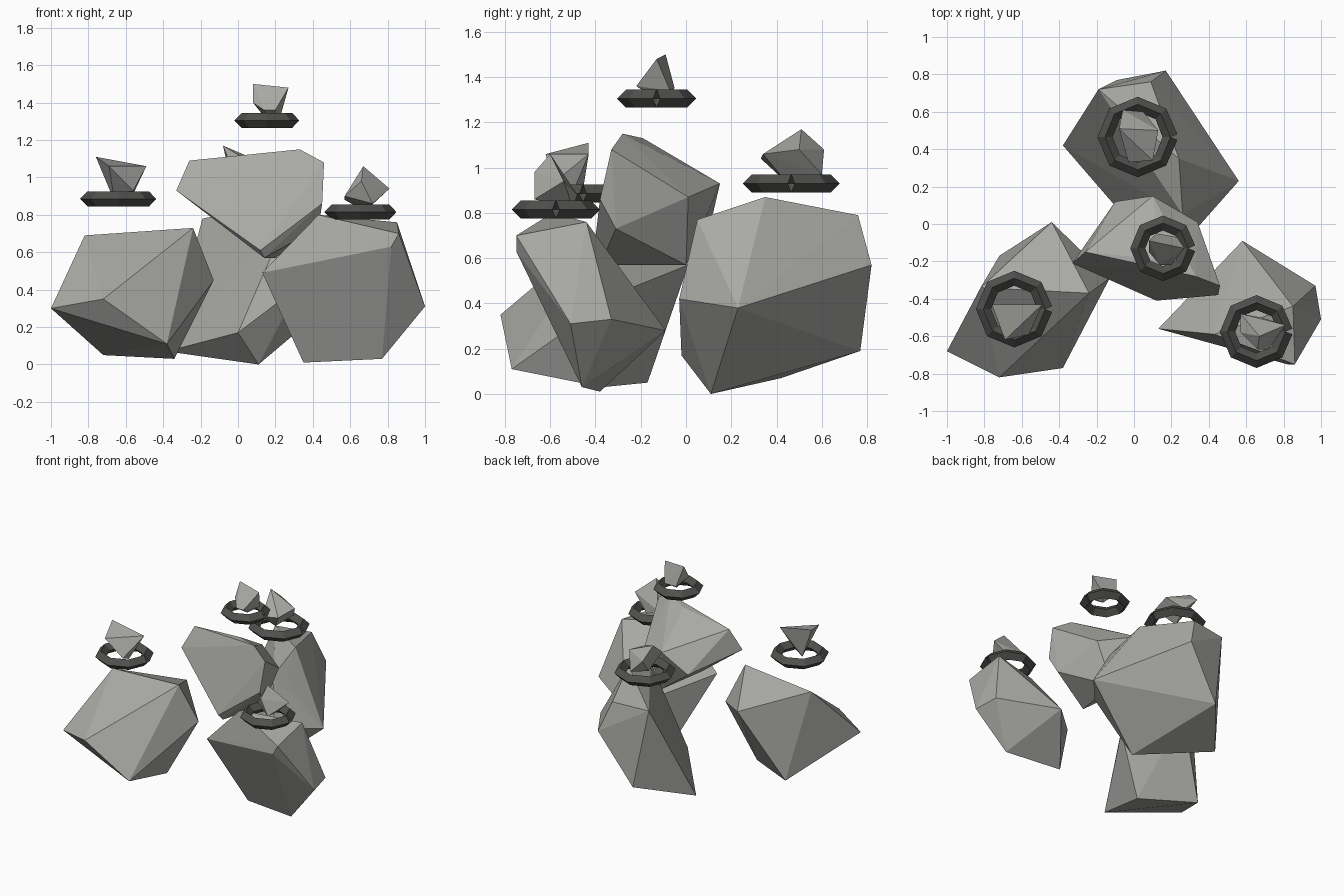
import bpy
import bmesh
from math import cos, sin, pi

default_cube = bpy.data.objects.get("Cube")
if default_cube:
    bpy.data.objects.remove(default_cube, do_unlink=True)


def make_material(name, colour):
    material = bpy.data.materials.new(name)
    material.use_nodes = True
    material.diffuse_color = colour
    shader = material.node_tree.nodes["Principled BSDF"]
    shader.inputs["Base Color"].default_value = colour
    shader.inputs["Roughness"].default_value = 0.9
    return material


stone_grey = make_material("stone grey", (0.4, 0.4, 0.38, 1))
dark_grey = make_material("dark grey", (0.08, 0.08, 0.075, 1))


def add_object(name, mesh_builder, material):
    """Turn a bmesh into a flat shaded object with one colour."""
    bmesh.ops.recalc_face_normals(mesh_builder, faces=mesh_builder.faces)
    mesh = bpy.data.meshes.new(name)
    mesh_builder.to_mesh(mesh)
    mesh_builder.free()
    mesh.materials.append(material)
    part = bpy.data.objects.new(name, mesh)
    bpy.context.collection.objects.link(part)
    return part


def add_stone(name, corners):
    """Wrap a chiselled, convex stone around its corner points."""
    builder = bmesh.new()
    for corner in corners:
        builder.verts.new(corner)
    hull = bmesh.ops.convex_hull(builder, input=builder.verts)
    buried = [item for item in hull["geom_interior"]
              if isinstance(item, bmesh.types.BMVert)]
    bmesh.ops.delete(builder, geom=buried, context="VERTS")
    return add_object(name, builder, stone_grey)


def add_ring(name, centre, radius, thickness=0.04, sides=8):
    """Sweep a diamond section round an octagon, leaving an open mitre."""
    builder = bmesh.new()
    step = 2 * pi / sides
    sections = []
    for index in range(sides + 1):
        angle = index * step
        facing = angle
        # The two end sections are cut square to their own segment
        if index == 0:
            facing += step / 2
        elif index == sides:
            facing -= step / 2
        section = []
        for corner in range(4):
            outward = thickness * cos(corner * pi / 2)
            upward = thickness * sin(corner * pi / 2)
            section.append(builder.verts.new((
                centre[0] + radius * cos(angle) + outward * cos(facing),
                centre[1] + radius * sin(angle) + outward * sin(facing),
                centre[2] + upward)))
        sections.append(section)
    for first, second in zip(sections, sections[1:]):
        for corner in range(4):
            following = (corner + 1) % 4
            builder.faces.new((first[corner], first[following],
                               second[following], second[corner]))
    return add_object(name, builder, dark_grey)


# Large boulders
add_stone("right_boulder", [
    (-1, -.68, .3), (-.72, -.82, .35), (-.38, -.77, .11),
    (-.13, -.29, .45), (-.24, -.37, .73), (-.82, -.34, .69),
    (-.44, .01, .57), (-.34, -.37, .03), (-.72, -.17, .05)])

add_stone("left_boulder", [
    (.13, -.56, .49), (.58, -.09, .28), (.97, -.33, .33),
    (1, -.51, .31), (.86, -.75, .7), (.82, -.75, .63),
    (.85, -.44, .76), (.43, -.59, .8), (.77, -.46, .03),
    (.35, -.38, .01)])

add_stone("upper_boulder", [
    (-.33, -.21, .93), (-.26, -.15, 1.09), (.12, -.41, .61),
    (.14, -.38, .57), (.46, -.33, 1.08), (.45, -.38, .86),
    (.43, -.31, .73), (.33, -.28, 1.15), (.15, -.19, 1.13),
    (-.1, .12, .8), (.1, .15, .93), (.34, .01, .87),
    (.2, 0, .57)])

add_stone("back_boulder", [
    (.56, .23, .38), (.17, .82, .57), (.11, .11, 0),
    (0, -.02, .17), (.33, -.03, .42), (-.38, .42, .07),
    (-.09, .77, .19), (.09, .76, .79), (-.19, .72, .78),
    (.24, .35, .87), (.26, .05, .77), (.3, .15, .74)])

# Small floating shards above each boulder
add_stone("right_shard", [
    (-.76, -.43, 1.11), (-.49, -.43, 1.06), (-.69, -.62, 1.06),
    (-.66, -.46, .87), (-.57, -.5, .89), (-.56, -.59, .93)])

add_stone("left_shard", [
    (.67, -.6, 1.06), (.81, -.54, .94), (.57, -.48, .88),
    (.57, -.58, .9), (.66, -.67, .98), (.72, -.67, .86),
    (.68, -.5, .82)])

add_stone("upper_shard", [
    (.08, -.09, 1.5), (.27, -.13, 1.48), (.08, -.15, 1.4),
    (.2, -.22, 1.36), (.14, -.22, 1.36), (.12, -.05, 1.35),
    (.23, -.07, 1.34), (.17, -.13, 1.3)])

add_stone("back_shard", [
    (-.08, .51, 1.17), (-.06, .61, 1.08), (.13, .5, 1.08),
    (.1, .34, 1.06), (-.03, .33, 1.04), (.05, .6, .97),
    (0, .45, .93)])

# Hovering rings around the shards
add_ring("right_ring", (-.64, -.455, .885), .165)
add_ring("left_ring", (.655, -.575, .815), .155)
add_ring("upper_ring", (.155, -.13, 1.305), .135)
add_ring("back_ring", (.02, .465, .93), .175)
